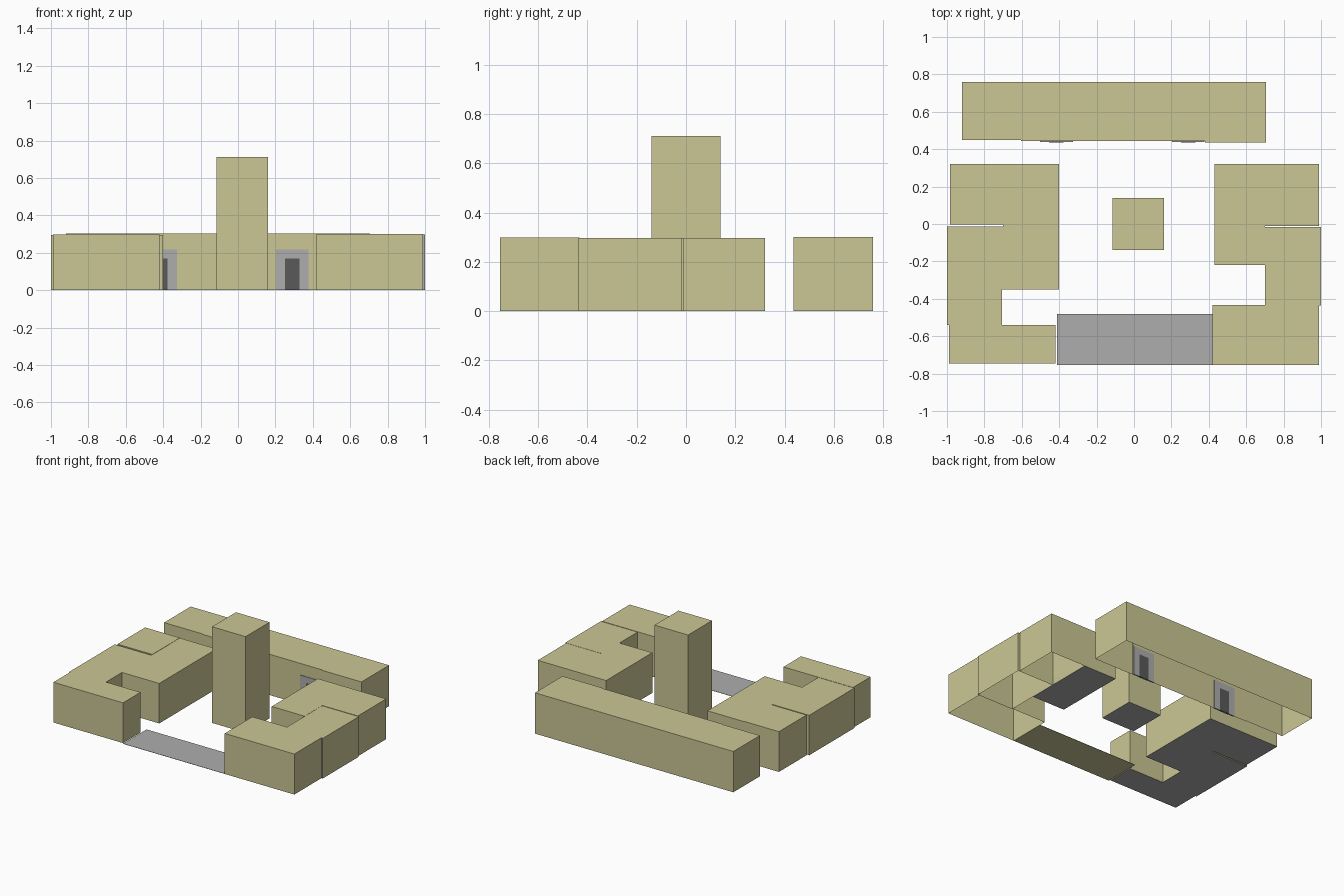
import bpy

if "Cube" in bpy.data.objects:
    bpy.data.objects.remove(bpy.data.objects["Cube"])


def material(name, rgb):
    m = bpy.data.materials.new(name)
    m.diffuse_color = (*rgb, 1)
    m.use_nodes = True
    m.node_tree.nodes["Principled BSDF"].inputs["Base Color"].default_value = m.diffuse_color
    return m


KHAKI = material("khaki", (0.60, 0.57, 0.30))
GREY = material("grey", (0.42, 0.42, 0.42))
DARK = material("dark", (0.10, 0.10, 0.10))


def rect(x0, x1, y0, y1):
    return [(x0, y0), (x1, y0), (x1, y1), (x0, y1)]


def prism(name, outline, z1, side=KHAKI, top=KHAKI, bottom=GREY, inner=()):
    """Extrude a counter-clockwise outline from the ground up to z1.
    bottom=None leaves the underside open; 'inner' lists walls drawn grey."""
    n = len(outline)
    verts = [(x, y, 0) for x, y in outline] + [(x, y, z1) for x, y in outline]
    faces = [(i, (i + 1) % n, n + (i + 1) % n, n + i) for i in range(n)]
    mats = [GREY if i in inner else side for i in range(n)]
    faces.append(tuple(range(n, 2 * n)))
    mats.append(top)
    if bottom:
        faces.append(tuple(reversed(range(n))))
        mats.append(bottom)
    mesh = bpy.data.meshes.new(name)
    mesh.from_pydata(verts, [], faces)
    slots = list(dict.fromkeys(mats))
    for m in slots:
        mesh.materials.append(m)
    for poly, m in zip(mesh.polygons, mats):
        poly.material_index = slots.index(m)
    ob = bpy.data.objects.new(name, mesh)
    bpy.context.collection.objects.link(ob)
    return ob


# Long back building, hollow from below, with a slightly stepped front wall
prism("back_building",
      [(-0.92, 0.45), (-0.605, 0.45), (-0.605, 0.445), (0.38, 0.443),
       (0.38, 0.437), (0.705, 0.437), (0.705, 0.76), (-0.92, 0.76)],
      0.302, bottom=None)

# Two doorways set through the back building's front wall
for side, cx in (("left", -0.415), ("right", 0.29)):
    prism(f"{side}_door_frame", rect(cx - 0.088, cx + 0.088, 0.439, 0.448),
          0.217, GREY, GREY)
    prism(f"{side}_door", rect(cx - 0.039, cx + 0.039, 0.437, 0.450),
          0.17, DARK, DARK, DARK)

# Central tower
prism("tower", rect(-0.115, 0.16, -0.14, 0.14), 0.712)

# Left wing: main body, rear corner and front block
prism("left_wing_body",
      [(-1.0, -0.54), (-0.705, -0.54), (-0.705, -0.35), (-0.40, -0.35),
       (-0.40, 0.32), (-0.70, 0.32), (-0.70, -0.013), (-1.0, -0.013)], 0.296)
prism("left_wing_rear_corner", rect(-0.985, -0.70, -0.003, 0.32), 0.298)
prism("left_front_block", rect(-0.99, -0.42, -0.745, -0.54), 0.298)

# Right wing: inner solid part plus hollow outer and front blocks
prism("right_wing_body", rect(0.43, 0.70, -0.22, 0.32), 0.298)
prism("right_wing_rear_corner", rect(0.70, 0.99, -0.012, 0.32), 0.298,
      bottom=None, inner=(3,))
prism("right_wing_side", rect(0.70, 1.0, -0.437, -0.016), 0.297,
      bottom=None, inner=(0,))
prism("right_front_block", rect(0.42, 0.99, -0.755, -0.432), 0.3, bottom=None)

# Flat paving between the two front blocks
prism("entrance_paving", rect(-0.413, 0.42, -0.755, -0.48), 0.002,
      top=GREY, bottom=KHAKI)
